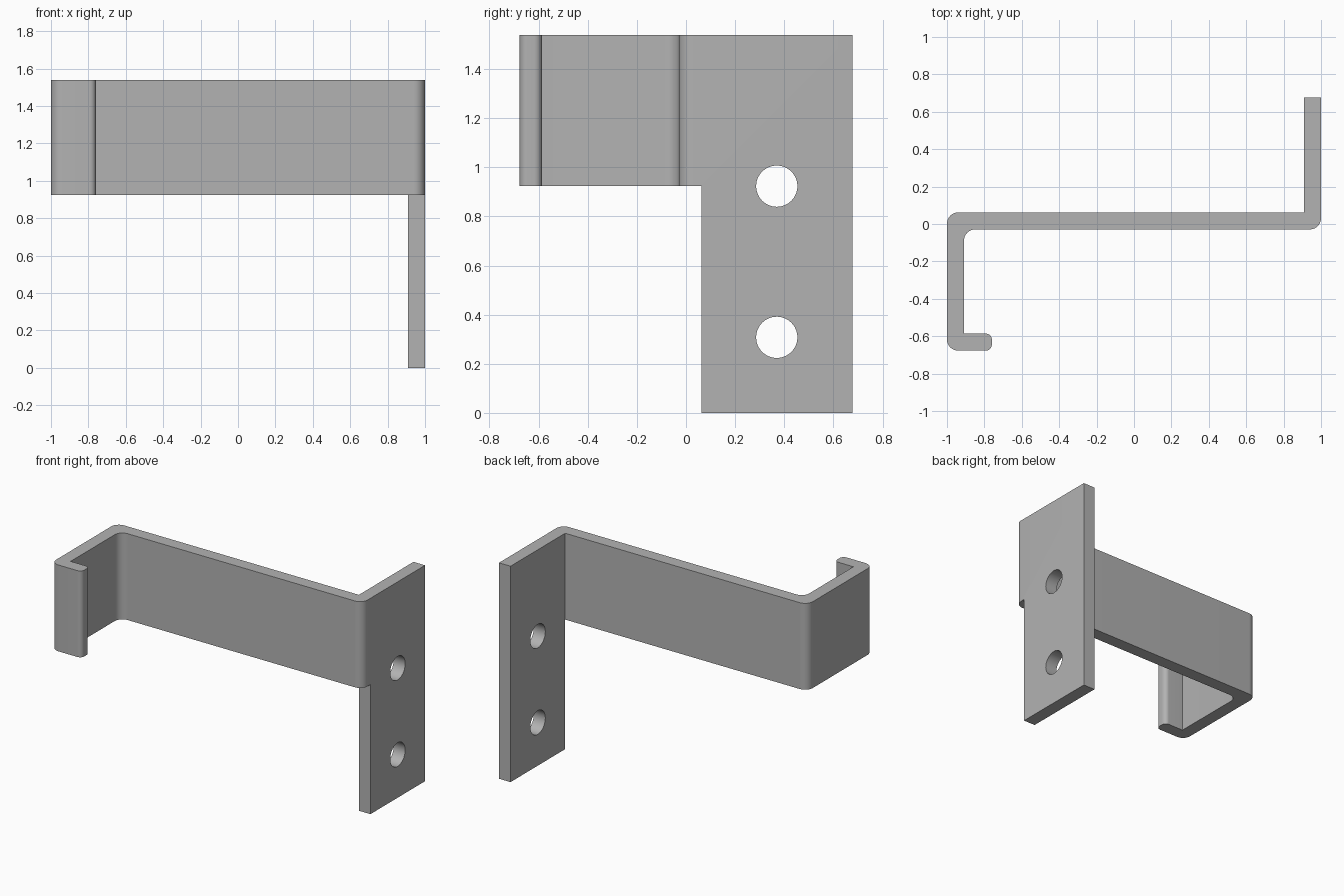
import bpy, bmesh, math
from mathutils import Vector, Matrix

if "Cube" in bpy.data.objects:
    bpy.data.objects.remove(bpy.data.objects["Cube"])

T = 0.091                 # sheet thickness
D = 0.677                 # half depth
BACK = 0.062              # rear face of the long web
HEIGHT, STRAP_Z = 1.538, 0.923
FILLET, LIP_R = 0.06, 0.032

metal = bpy.data.materials.new("grey metal")
metal.use_nodes = True
grey = (0.45, 0.45, 0.45, 1)
metal.diffuse_color = grey
metal.node_tree.nodes["Principled BSDF"].inputs["Base Color"].default_value = grey


def rounded(corners, steps=10):
    """Outline with each right-angled corner rounded by its own radius."""
    points = []
    for i, (x, y, r) in enumerate(corners):
        p = Vector((x, y))
        if r == 0:
            points.append(p)
            continue
        a = (Vector(corners[i - 1][:2]) - p).normalized()
        b = (Vector(corners[(i + 1) % len(corners)][:2]) - p).normalized()
        centre = p + (a + b) * r
        for k in range(steps + 1):
            t = math.pi / 2 * k / steps
            points.append(centre - b * r * math.cos(t) - a * r * math.sin(t))
    return points


def make_object(name, bm):
    bmesh.ops.recalc_face_normals(bm, faces=bm.faces)
    mesh = bpy.data.meshes.new(name)
    bm.to_mesh(mesh)
    bm.free()
    mesh.materials.append(metal)
    obj = bpy.data.objects.new(name, mesh)
    bpy.context.collection.objects.link(obj)
    return obj


# Folded sheet outline, from the mounting plate round to the hooked lip
outline = rounded([
    (1, D, 0), (1 - T, D, 0), (1 - T, BACK, 0),
    (-1, BACK, FILLET), (-1, -D, FILLET),
    (-0.76, -D, LIP_R), (-0.76, T - D, LIP_R), (T - 1, T - D, 0),
    (T - 1, BACK - T, FILLET), (1, BACK - T, FILLET),
])
bm = bmesh.new()
sheet = bm.faces.new([bm.verts.new((p.x, p.y, 0)) for p in outline])
extruded = bmesh.ops.extrude_face_region(bm, geom=[sheet])
bmesh.ops.translate(bm, vec=(0, 0, HEIGHT),
                    verts=[v for v in extruded["geom"] if isinstance(v, bmesh.types.BMVert)])
bracket = make_object("hook_bracket", bm)

# Block that clears everything below the strap except the plate
bm = bmesh.new()
bmesh.ops.create_cube(bm, size=2, matrix=Matrix.Translation((0, BACK - 0.9995, STRAP_Z - 1))
                      @ Matrix.Diagonal((1.2, 1, 1, 1)))
cutters = [make_object("clearance_cutter", bm)]

# Two screw holes through the mounting plate
for z in (STRAP_Z / 3, STRAP_Z):
    bm = bmesh.new()
    bmesh.ops.create_cone(bm, cap_ends=True, segments=48, radius1=0.084, radius2=0.084, depth=0.4,
                          matrix=Matrix.Translation((1 - T / 2, (D + BACK) / 2, z))
                          @ Matrix.Rotation(math.pi / 2, 4, "Y"))
    cutters.append(make_object("hole_cutter", bm))

bpy.ops.object.select_all(action="DESELECT")
bracket.select_set(True)
bpy.context.view_layer.objects.active = bracket
for cutter in cutters:
    cut = bracket.modifiers.new("cut", "BOOLEAN")
    cut.operation, cut.solver, cut.object = "DIFFERENCE", "EXACT", cutter
    bpy.ops.object.modifier_apply(modifier=cut.name)
    bpy.data.objects.remove(cutter)
bpy.ops.object.shade_smooth_by_angle(angle=math.radians(30))
